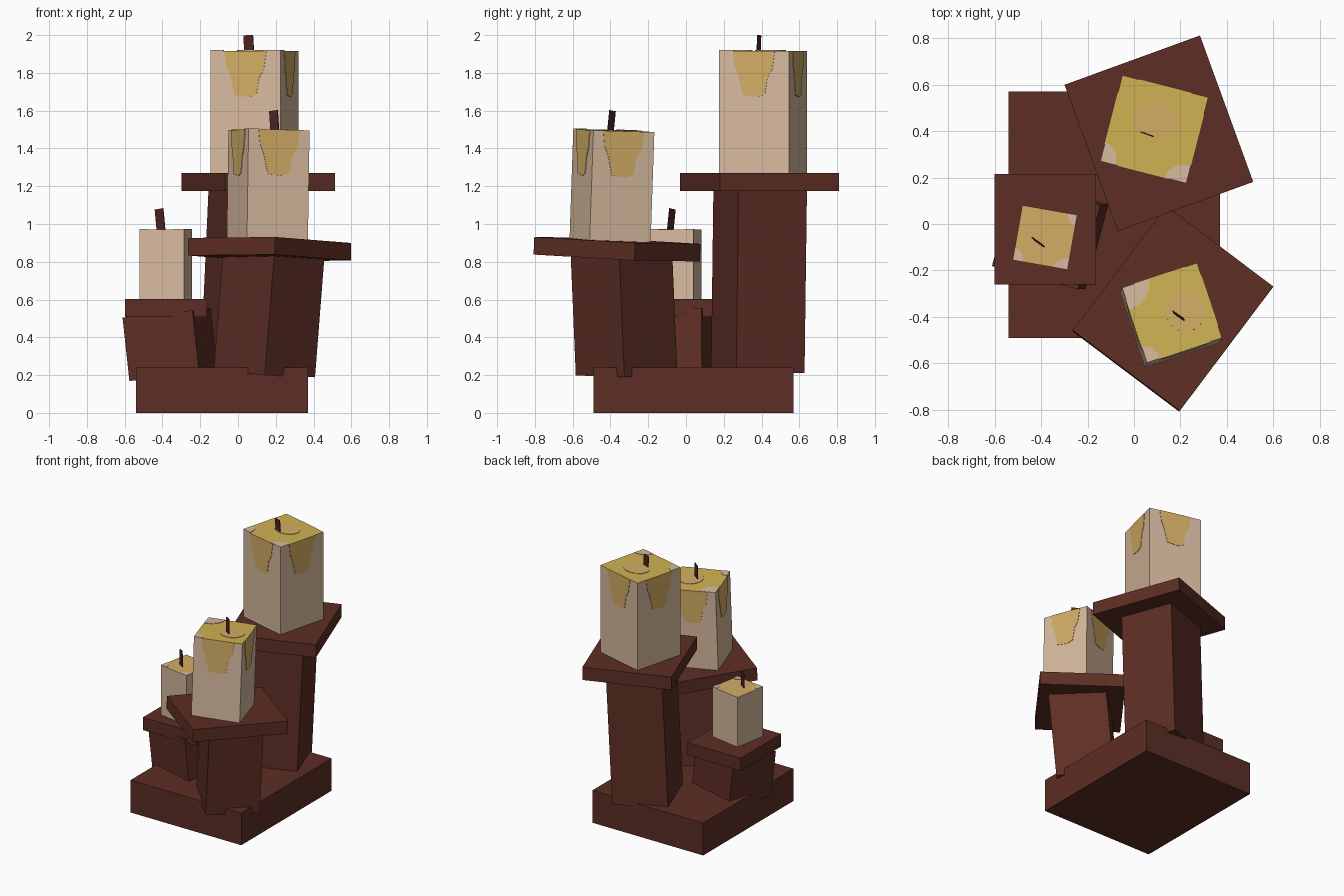
import bpy, bmesh, math
from mathutils import Matrix, Vector

cube = bpy.data.objects.get("Cube")
if cube:
    bpy.data.objects.remove(cube, do_unlink=True)


def material(name, rgb):
    m = bpy.data.materials.new(name)
    m.use_nodes = True
    m.diffuse_color = (*rgb, 1)
    m.node_tree.nodes["Principled BSDF"].inputs["Base Color"].default_value = (*rgb, 1)
    return m


WOOD = material("dark_red_wood", (0.110, 0.027, 0.018))
WICK = material("burnt_wick", (0.075, 0.018, 0.016))
WAX = material("cream_wax", (0.68, 0.49, 0.345))
YELLOW = material("yellow_wax", (0.62, 0.45, 0.085))
AMBER = material("amber_wax", (0.65, 0.42, 0.13))


def finish(name, bm, mats, matrix):
    bmesh.ops.recalc_face_normals(bm, faces=bm.faces)
    mesh = bpy.data.meshes.new(name)
    bm.to_mesh(mesh)
    bm.free()
    for m in mats:
        mesh.materials.append(m)
    ob = bpy.data.objects.new(name, mesh)
    ob.matrix_world = matrix
    bpy.context.collection.objects.link(ob)
    return ob


def leaning_box(name, width, depth, bottom, top, turn, mats):
    """Box whose axis runs from bottom to top, turned about that axis.
    A second material goes on the top face."""
    a, b = Vector(bottom), Vector(top)
    axis = b - a
    tilt = Vector((0, 0, 1)).rotation_difference(axis).to_matrix().to_4x4()
    matrix = Matrix.Translation((a + b) / 2) @ tilt @ Matrix.Rotation(math.radians(turn), 4, "Z")
    bm = bmesh.new()
    bmesh.ops.create_cube(bm, size=1)
    bmesh.ops.scale(bm, vec=(width, depth, axis.length), verts=bm.verts)
    bm.normal_update()
    for f in bm.faces:
        f.material_index = int(len(mats) > 1 and f.normal.z > 0.5)
    finish(name, bm, mats, matrix)
    return matrix, axis.length


def plate(name, outline, matrix, mat, thick=0.006):
    """Thin flat plate straddling the local xy plane."""
    bm = bmesh.new()
    face = bm.faces.new([bm.verts.new((x, y, -thick / 2)) for x, y in outline])
    ext = bmesh.ops.extrude_face_region(bm, geom=[face])
    bmesh.ops.translate(bm, vec=(0, 0, thick),
                        verts=[v for v in ext["geom"] if isinstance(v, bmesh.types.BMVert)])
    return finish(name, bm, [mat], matrix)


def arc(rx, ry, sweep, n):
    return [(rx * math.cos(sweep * i / n), ry * math.sin(sweep * i / n)) for i in range(n + 1)]


DRIP = [(-0.115, 0), (-0.105, -0.08), (-0.085, -0.13), (-0.06, -0.235), (0.02, -0.245),
        (0.06, -0.23), (0.075, -0.14), (0.1, -0.1), (0.115, 0)]


def candle(name, size, bottom, top, turn, top_mat, corners, wick, pool=None, drips=True):
    matrix, h = leaning_box(name, size, size, bottom, top, turn, [WAX, top_mat])
    lid = matrix @ Matrix.Translation((0, 0, h / 2))
    # Melted wax running down each side
    for k in range(4 if drips else 0):
        side = (matrix @ Matrix.Rotation(k * math.pi / 2, 4, "Z")
                @ Matrix.Translation((0, -size / 2, h / 2)) @ Matrix.Rotation(math.pi / 2, 4, "X"))
        plate(f"{name}_drip_{k + 1}", DRIP, side, AMBER)
    # Unmelted corners of the top
    for k, r in corners.items():
        spot = (lid @ Matrix.Rotation(k * math.pi / 2, 4, "Z")
                @ Matrix.Translation((-size / 2, -size / 2, 0)))
        plate(f"{name}_corner_{k + 1}", [(0, 0)] + arc(r, r * 1.2, math.pi / 2, 4), spot, WAX)
    # Soft pool around the wick
    if pool:
        x, y, rx, ry = pool
        plate(f"{name}_pool", arc(rx, ry, 2 * math.pi, 14)[:-1],
              lid @ Matrix.Translation((x, y, 0)), AMBER)
    low, high, wick_turn = wick
    leaning_box(f"{name}_wick", 0.054, 0.005, low, high, wick_turn, [WICK])


# Base block
leaning_box("base", 0.91, 1.06, (-0.085, 0.04, 0), (-0.085, 0.04, 0.24), 0, [WOOD])

# Leaning columns
leaning_box("tall_column", 0.39, 0.385, (0.05, 0.38, 0.22), (0.094, 0.393, 1.2), 20, [WOOD])
leaning_box("middle_column", 0.37, 0.39, (0.14, -0.315, 0.21), (0.19, -0.342, 0.85), 44, [WOOD])
leaning_box("short_column", 0.385, 0.375, (-0.342, -0.047, 0.195), (-0.378, -0.05, 0.53), -15, [WOOD])

# Square trays
leaning_box("tall_tray", 0.62, 0.67, (0.107, 0.39, 1.175), (0.107, 0.39, 1.27), 20, [WOOD])
leaning_box("middle_tray", 0.575, 0.67, (0.166, -0.367, 0.82), (0.168, -0.363, 0.913), -37, [WOOD])
leaning_box("short_tray", 0.435, 0.475, (-0.382, -0.022, 0.508), (-0.382, -0.022, 0.602), 0, [WOOD])

# Candles
candle("tall_candle", 0.382, (0.0875, 0.4075, 1.25), (0.0875, 0.4075, 1.917), -14.4, YELLOW,
       {0: 0.07, 1: 0.08}, ((0.061, 0.385, 1.88), (0.054, 0.387, 2.0), -20),
       pool=(-0.005, 0.04, 0.1, 0.08))
candle("middle_candle", 0.34, (0.155, -0.403, 0.88), (0.164, -0.382, 1.495), 18.3, YELLOW,
       {0: 0.06, 3: 0.1}, ((0.197, -0.403, 1.46), (0.188, -0.389, 1.6), -35),
       pool=(0.055, -0.01, 0.085, 0.09))
candle("short_candle", 0.24, (-0.383, -0.058, 0.58), (-0.383, -0.058, 0.97), -10, AMBER,
       {0: 0.045, 1: 0.05, 2: 0.04}, ((-0.405, -0.086, 0.94), (-0.418, -0.072, 1.08), -35),
       drips=False)
